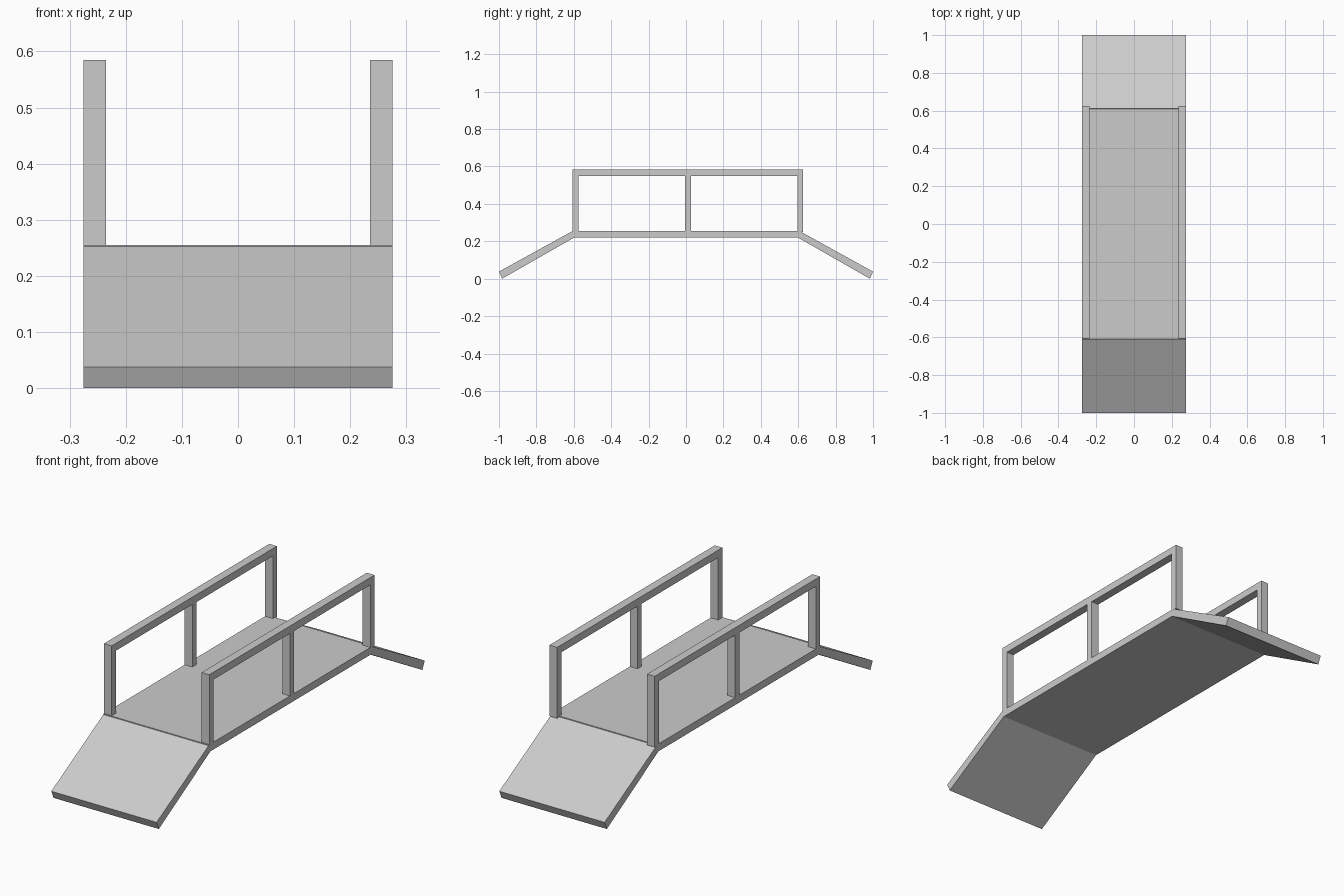
import bpy, bmesh

if "Cube" in bpy.data.objects:
    bpy.data.objects.remove(bpy.data.objects["Cube"])

HALF_W = 0.275


def extrude_profile(name, pts, x0, x1):
    """Solid made by extruding a (y, z) profile along x."""
    bm = bmesh.new()
    face = bm.faces.new([bm.verts.new((x0, y, z)) for y, z in pts])
    ext = bmesh.ops.extrude_face_region(bm, geom=[face])
    verts = [g for g in ext["geom"] if isinstance(g, bmesh.types.BMVert)]
    bmesh.ops.translate(bm, verts=verts, vec=(x1 - x0, 0, 0))
    bmesh.ops.recalc_face_normals(bm, faces=bm.faces)
    mesh = bpy.data.meshes.new(name)
    bm.to_mesh(mesh)
    bm.free()
    ob = bpy.data.objects.new(name, mesh)
    bpy.context.collection.objects.link(ob)
    return ob


def box(name, x0, x1, y0, y1, z0, z1):
    return extrude_profile(name, [(y0, z0), (y1, z0), (y1, z1), (y0, z1)], x0, x1)


# Flat walkway
box("deck", -HALF_W, HALF_W, -0.61, 0.61, 0.22, 0.255)

# Sloping ramps at both ends
ramp = [(0.612, 0.252), (1.0, 0.038), (0.983, 0.0), (0.598, 0.22)]
for name, s in (("front_ramp", -1), ("back_ramp", 1)):
    extrude_profile(name, [(s * y, z) for y, z in ramp], -HALF_W, HALF_W)

# Handrails with three posts per side
for side, x0, x1 in (("left", -HALF_W, -0.235), ("right", 0.235, HALF_W)):
    box(side + "_handrail", x0, x1, -0.607, 0.626, 0.55, 0.585)
    for pos, y in (("front", -0.592), ("middle", 0.01), ("back", 0.61)):
        box(f"{side}_{pos}_post", x0, x1, y - 0.015, y + 0.016, 0.25, 0.55)
